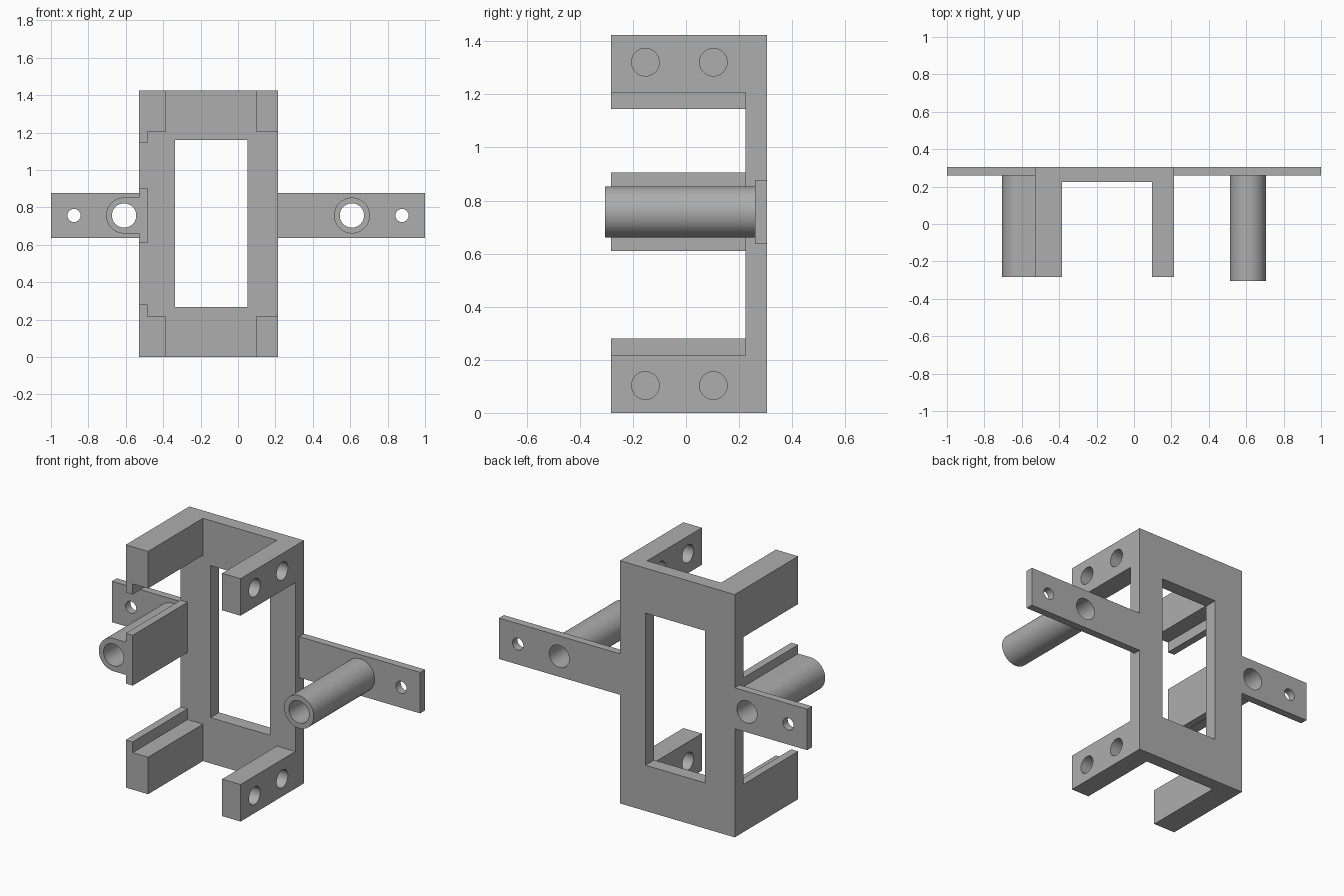
import bpy, bmesh
from math import cos, sin, pi, radians
from mathutils import Matrix

cube = bpy.data.objects.get("Cube")
if cube:
    bpy.data.objects.remove(cube, do_unlink=True)

grey = bpy.data.materials.new("plain grey")
grey.use_nodes = True
colour = (0.42, 0.42, 0.42, 1)
grey.diffuse_color = colour
grey.node_tree.nodes["Principled BSDF"].inputs["Base Color"].default_value = colour

# Main levels
HEIGHT, BACK = 1.424, 0.305
PLATE_FRONT, ARM_FRONT, PRONG_FRONT = 0.225, 0.26, -0.283
LEFT, RIGHT = 0.215, -0.53
TUBE_X, MID_Z, TUBE_R, BORE_R = 0.609, 0.757, 0.096, 0.065


def finish(name, bm):
    bmesh.ops.recalc_face_normals(bm, faces=bm.faces)
    mesh = bpy.data.meshes.new(name)
    bm.to_mesh(mesh)
    bm.free()
    mesh.materials.append(grey)
    obj = bpy.data.objects.new(name, mesh)
    bpy.context.collection.objects.link(obj)
    return obj


def prism(name, outline, y0, y1):
    """Extrude an x-z outline along y."""
    bm = bmesh.new()
    face = bm.faces.new([bm.verts.new((x, y0, z)) for x, z in outline])
    grown = bmesh.ops.extrude_face_region(bm, geom=[face])["geom"]
    verts = [g for g in grown if isinstance(g, bmesh.types.BMVert)]
    bmesh.ops.translate(bm, verts=verts, vec=(0, y1 - y0, 0))
    return finish(name, bm)


def box(name, x0, x1, y0, y1, z0, z1):
    return prism(name, [(x0, z0), (x1, z0), (x1, z1), (x0, z1)], y0, y1)


def arc(cx, cz, r, start, end, steps):
    angles = [start + (end - start) * i / steps for i in range(steps + 1)]
    return [(cx + r * cos(a), cz + r * sin(a)) for a in angles]


def circle(cx, cz, r):
    return arc(cx, cz, r, 0, 2 * pi, 48)[:-1]


def drill(x, z, r):
    return prism("drill", circle(x, z, r), -1, 1)


def cross_drill(y, z, r):
    """Drill running along x through the left prongs."""
    tool = prism("drill", circle(0, 0, r), -1, 1)
    tool.data.transform(Matrix.Translation((1.05, y, z)) @ Matrix.Rotation(pi / 2, 4, 'Z'))
    return tool


def cut(obj, *tools):
    bpy.context.view_layer.objects.active = obj
    for tool in tools:
        tool.hide_render = True
        mod = obj.modifiers.new("cut", 'BOOLEAN')
        mod.operation, mod.solver, mod.object = 'DIFFERENCE', 'EXACT', tool
        bpy.ops.object.modifier_apply(modifier=mod.name)
        bpy.data.objects.remove(tool, do_unlink=True)


parts = []

# Back plate with its window
plate = box("back_plate", RIGHT, LEFT, PLATE_FRONT, BACK, 0, HEIGHT)
cut(plate, box("window", -0.336, 0.05, 0, 1, 0.268, 1.16))
parts.append(plate)

# Mounting arms, each with a screw hole and a tube hole
for side, inner, sign in (("left", LEFT, 1), ("right", RIGHT, -1)):
    arm = box(side + "_arm", *sorted((inner, sign)), ARM_FRONT, BACK, 0.637, 0.877)
    cut(arm, drill(sign * 0.877, MID_Z, 0.035), drill(sign * TUBE_X, MID_Z, BORE_R))
    parts.append(arm)

# Prongs at the bottom and top: plain drilled ones left, stepped ones right
stepped = [(RIGHT, 0), (-0.385, 0), (-0.385, 0.217), (-0.485, 0.217),
           (-0.485, 0.28), (RIGHT, 0.28)]
for level in ("bottom", "top"):
    def place(z):
        return z if level == "bottom" else HEIGHT - z
    z0, z1 = sorted((place(0), place(0.217)))
    prong = box(level + "_left_prong", 0.095, LEFT, PRONG_FRONT, PLATE_FRONT, z0, z1)
    cut(prong, *[cross_drill(y, place(0.103), 0.052) for y in (-0.153, 0.103)])
    parts.append(prong)
    parts.append(prism(level + "_right_prong", [(x, place(z)) for x, z in stepped],
                       PRONG_FRONT, PLATE_FRONT))

# Guide rail between the right prongs
parts.append(box("guide_rail", RIGHT, -0.485, PRONG_FRONT, PLATE_FRONT, 0.61, 0.905))

# Right tube, flattened where it joins the rail
sleeve = arc(-TUBE_X, MID_Z, TUBE_R, pi / 2, 3 * pi / 2, 24)
sleeve += [(RIGHT, MID_Z - TUBE_R), (RIGHT, MID_Z + TUBE_R)]
right_tube = prism("right_tube", sleeve, PRONG_FRONT, ARM_FRONT)
cut(right_tube, drill(-TUBE_X, MID_Z, BORE_R))

# Left tube, free standing
left_tube = prism("left_tube", circle(TUBE_X, MID_Z, TUBE_R), -BACK, ARM_FRONT)
cut(left_tube, drill(TUBE_X, MID_Z, BORE_R))
parts += [right_tube, left_tube]

# Smooth the round walls, keep the corners sharp
bpy.ops.object.select_all(action='DESELECT')
for part in parts:
    part.select_set(True)
bpy.context.view_layer.objects.active = plate
bpy.ops.object.shade_smooth_by_angle(angle=radians(30))
